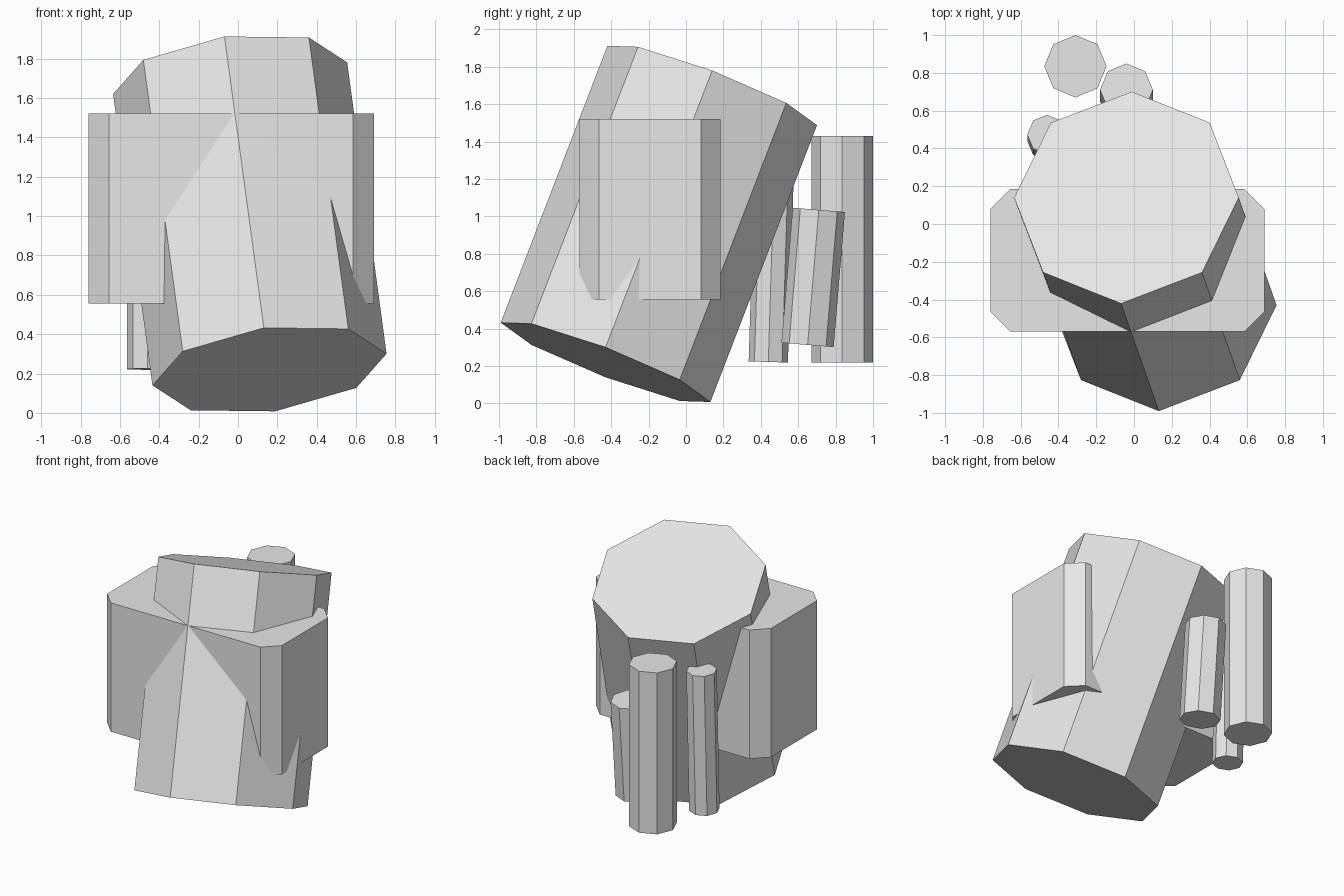
import bpy, bmesh, math
from mathutils import Vector

if "Cube" in bpy.data.objects:
    bpy.data.objects.remove(bpy.data.objects["Cube"])

grey = bpy.data.materials.new("light_grey")
grey.diffuse_color = (0.8, 0.8, 0.8, 1)
grey.use_nodes = True
grey.node_tree.nodes["Principled BSDF"].inputs["Base Color"].default_value = grey.diffuse_color


def prism(name, ring, shift):
    """Closed prism: bottom ring of points, extruded along shift."""
    bm = bmesh.new()
    face = bm.faces.new([bm.verts.new(p) for p in ring])
    ext = bmesh.ops.extrude_face_region(bm, geom=[face], use_keep_orig=True)
    top = [g for g in ext["geom"] if isinstance(g, bmesh.types.BMVert)]
    bmesh.ops.translate(bm, verts=top, vec=shift)
    bmesh.ops.recalc_face_normals(bm, faces=bm.faces)
    mesh = bpy.data.meshes.new(name)
    bm.to_mesh(mesh)
    bm.free()
    mesh.materials.append(grey)
    obj = bpy.data.objects.new(name, mesh)
    bpy.context.collection.objects.link(obj)
    return obj


def octagon_prism(name, bottom, top, radius):
    """Eight-sided cylinder between two centres, one corner facing front."""
    bottom, top = Vector(bottom), Vector(top)
    axis = (top - bottom).normalized()
    front = Vector((0, -1, 0))
    front = (front - axis * front.dot(axis)).normalized()
    side = axis.cross(front)
    ring = [bottom + radius * (front * math.cos(a) + side * math.sin(a))
            for a in (i * math.pi / 4 for i in range(8))]
    return prism(name, ring, top - bottom)


# Large leaning body
octagon_prism("leaning_body", (0.16, -0.43, 0.22), (-0.04, 0.14, 1.70), 0.60)

# Wide block with chamfered upright corners
x0, x1, y0, y1, c = -0.76, 0.69, -0.57, 0.185, 0.105
outline = [(x0 + c, y0), (x1 - c, y0), (x1, y0 + c), (x1, y1 - c),
           (x1 - c, y1), (x0 + c, y1), (x0, y1 - c), (x0, y0 + c)]
prism("chamfered_block", [(x, y, 0.555) for x, y in outline], Vector((0, 0, 0.965)))

# Three thin posts behind the body
octagon_prism("tall_post", (-0.31, 0.835, 0.22), (-0.31, 0.835, 1.43), 0.165)
octagon_prism("short_post", (-0.04, 0.65, 0.313), (-0.04, 0.71, 1.035), 0.14)
octagon_prism("thin_post", (-0.46, 0.44, 0.222), (-0.46, 0.473, 1.28), 0.105)
